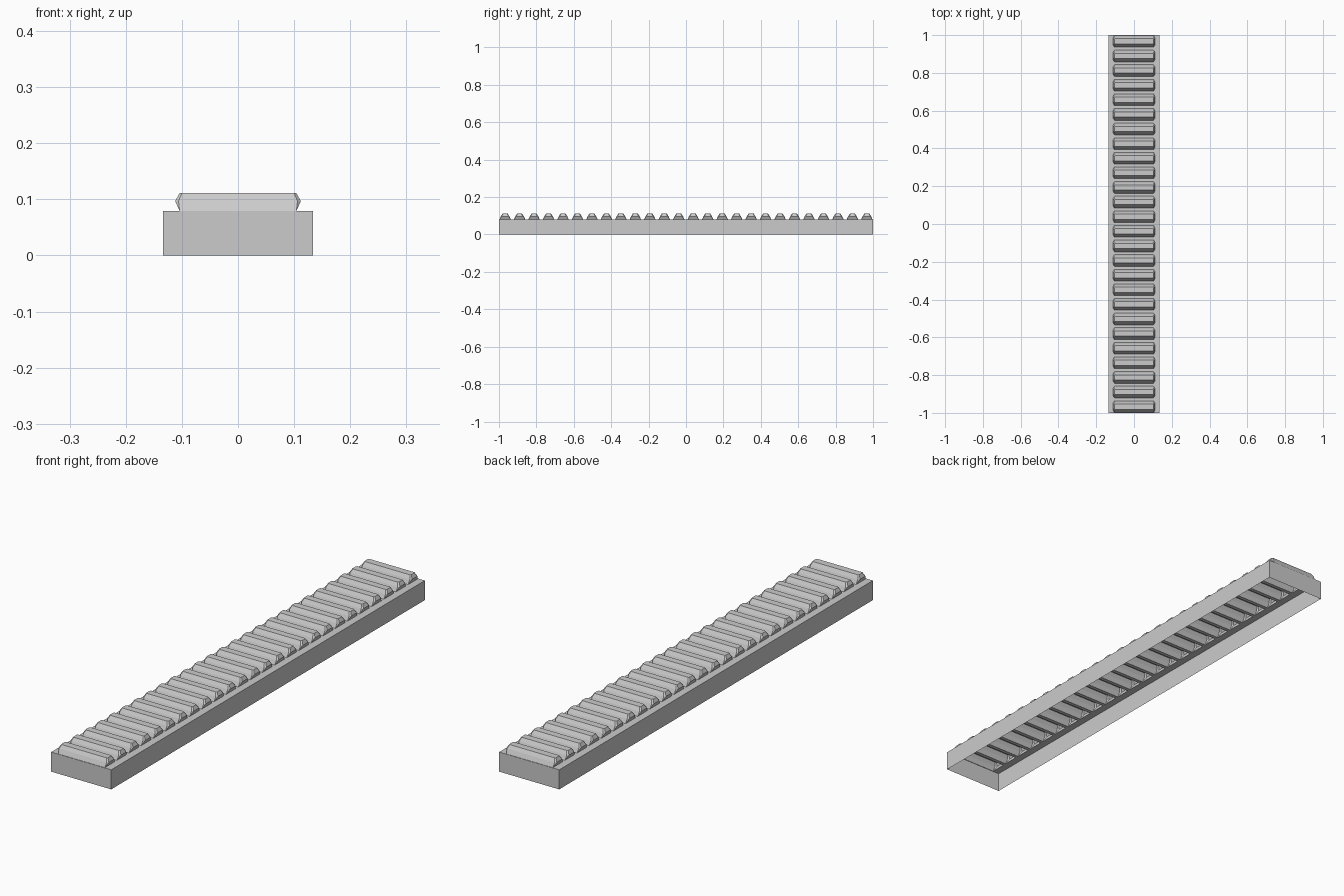
import bpy
import bmesh

if "Cube" in bpy.data.objects:
    bpy.data.objects.remove(bpy.data.objects["Cube"])

COUNT = 26
PITCH = 1.934 / (COUNT - 1)
Y0 = -0.967
HX, HY, ZT = 0.134, 1.0, 0.079
TX, TY = 0.104, 0.031      # tooth footprint half sizes


def make_object(name, bm):
    bmesh.ops.remove_doubles(bm, verts=bm.verts, dist=1e-5)
    mesh = bpy.data.meshes.new(name)
    bm.to_mesh(mesh)
    bm.free()
    obj = bpy.data.objects.new(name, mesh)
    bpy.context.collection.objects.link(obj)
    return obj


def quad(bm, *pts):
    bm.faces.new([bm.verts.new(p) for p in pts])


# Base shell: thin walls, open underneath, top slotted below each hollow tooth
bm = bmesh.new()
xs = [-HX, -TX, TX, HX]
ys = [-HY]
for i in range(COUNT):
    yc = Y0 + i * PITCH
    ys += [yc - TY, yc + TY]
ys.append(HY)
for j in range(len(ys) - 1):
    for i in range(3):
        if i == 1 and j % 2 == 1:
            continue
        quad(bm, (xs[i], ys[j], ZT), (xs[i + 1], ys[j], ZT),
             (xs[i + 1], ys[j + 1], ZT), (xs[i], ys[j + 1], ZT))
corners = [(-HX, -HY), (HX, -HY), (HX, HY), (-HX, HY)]
for a, b in zip(corners, corners[1:] + corners[:1]):
    quad(bm, (*a, 0), (*b, 0), (*b, ZT), (*a, ZT))
make_object("base_shell", bm)

# Tooth: chamfered rings lofted upward, bulging at the ends, open underneath
bm = bmesh.new()
rings = []
for hx, hy, z, c in [(TX, TY, ZT, 0.0), (0.112, 0.023, 0.097, 0.006),
                     (0.104, 0.014, 0.111, 0.004)]:
    pts = [(-hx + c, -hy), (hx - c, -hy), (hx, -hy + c), (hx, hy - c),
           (hx - c, hy), (-hx + c, hy), (-hx, hy - c), (-hx, -hy + c)]
    rings.append([bm.verts.new((x, y, z)) for x, y in pts])
for low, high in zip(rings, rings[1:]):
    for k in range(8):
        n = (k + 1) % 8
        bm.faces.new((low[k], low[n], high[n], high[k]))
bm.faces.new(rings[-1])
teeth = make_object("teeth", bm)
teeth.location.y = Y0

# Row of teeth
arr = teeth.modifiers.new("row", 'ARRAY')
arr.count = COUNT
arr.use_relative_offset = False
arr.use_constant_offset = True
arr.constant_offset_displace = (0, PITCH, 0)
